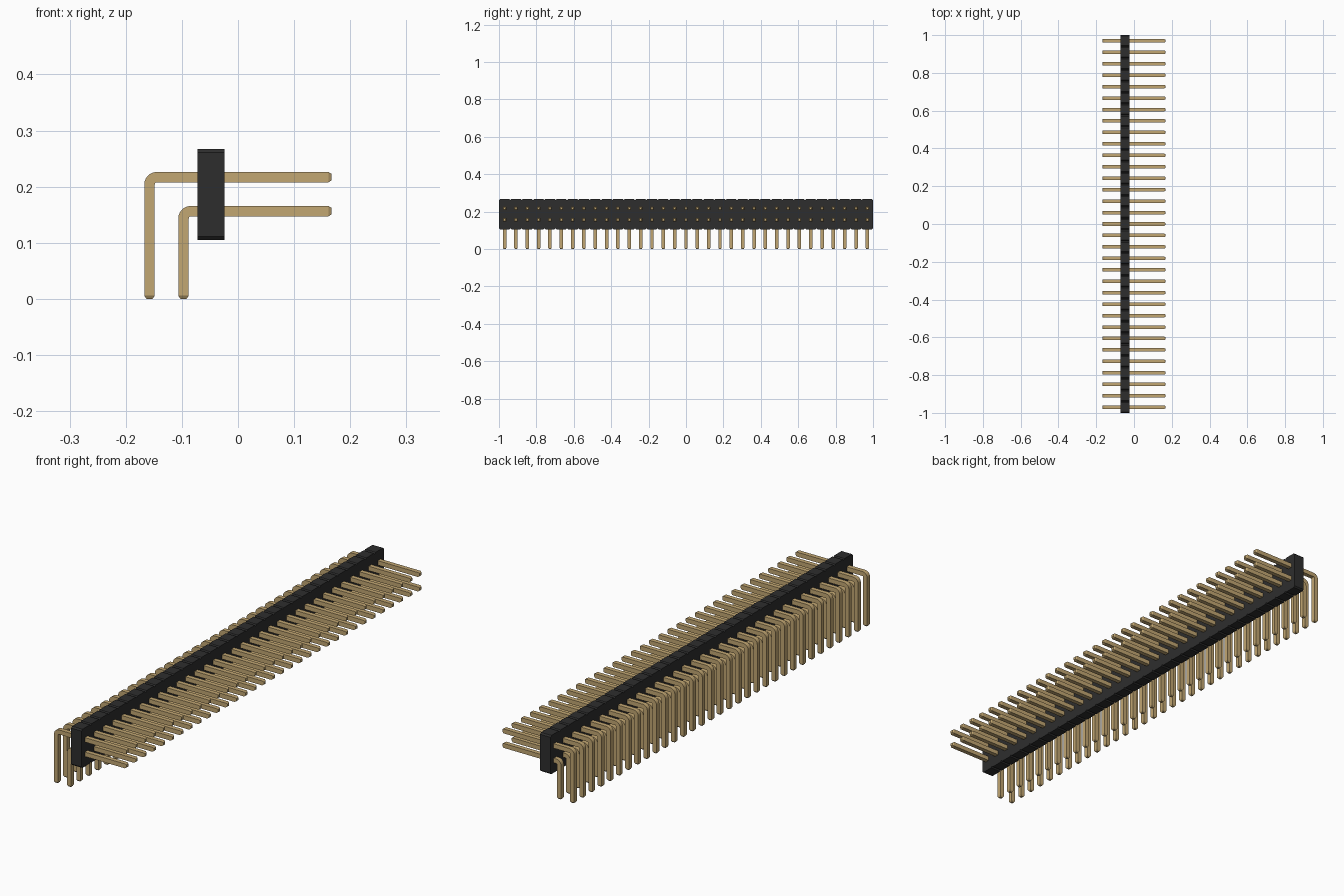
import bpy, bmesh, math
from mathutils import Vector

cube = bpy.data.objects.get("Cube")
if cube:
    bpy.data.objects.remove(cube, do_unlink=True)

COUNT = 33
PITCH = 2.0 / COUNT
HALF = 0.0093          # half the pin thickness
BEND = 0.013           # centreline bend radius
TIP = 0.006            # length of the tapered tips


def material(name, rgb):
    m = bpy.data.materials.new(name)
    m.use_nodes = True
    m.diffuse_color = (*rgb, 1)
    m.node_tree.nodes["Principled BSDF"].inputs["Base Color"].default_value = (*rgb, 1)
    return m


gold = material("pale gold", (0.54, 0.385, 0.17))
black = material("black plastic", (0.027, 0.027, 0.027))


def finish(bm, name, mat):
    bmesh.ops.recalc_face_normals(bm, faces=bm.faces)
    mesh = bpy.data.meshes.new(name)
    bm.to_mesh(mesh)
    bm.free()
    mesh.materials.append(mat)
    ob = bpy.data.objects.new(name, mesh)
    bpy.context.collection.objects.link(ob)
    return ob


# Housing: a strip with a chamfered notch between neighbouring pins
def housing(x0, x1, z0, z1, chamfer):
    bottom, top = [], []
    for i in range(COUNT):
        a = -1 + i * PITCH
        b = a + PITCH
        for side, z, d in ((bottom, z0, chamfer), (top, z1, -chamfer)):
            side += [(a, z + d), (a + chamfer, z), (b - chamfer, z)]
    bottom.append((1, z0 + chamfer))
    top.append((1, z1 - chamfer))
    bm = bmesh.new()
    face = bm.faces.new([bm.verts.new((x0, y, z)) for y, z in bottom + top[::-1]])
    ext = bmesh.ops.extrude_face_region(bm, geom=[face])
    moved = [g for g in ext["geom"] if isinstance(g, bmesh.types.BMVert)]
    bmesh.ops.translate(bm, verts=moved, vec=(x1 - x0, 0, 0))
    return finish(bm, "housing", black)


# Bent square pin: rings swept along an L path, repeated along the strip
def pin_row(name, x_tail, z_arm, x_end=0.167):
    cx, cz = x_tail + BEND, z_arm - BEND
    up, left = Vector((0, 0, 1)), Vector((-1, 0, 0))
    path = [(Vector((x_end, 0, z_arm)), up, 0.6),
            (Vector((x_end - TIP, 0, z_arm)), up, 1)]
    for i in range(7):
        t = math.pi / 2 * i / 6
        n = Vector((-math.sin(t), 0, math.cos(t)))
        path.append((Vector((cx, 0, cz)) + n * BEND, n, 1))
    path += [(Vector((x_tail, 0, TIP)), left, 1),
             (Vector((x_tail, 0, 0)), left, 0.6)]
    bm = bmesh.new()
    rings = []
    y0 = -1 + PITCH / 2
    for p, n, s in path:
        h = HALF * s
        rings.append([bm.verts.new(p + n * (h * a) + Vector((0, y0 + h * b, 0)))
                      for a, b in ((1, 1), (1, -1), (-1, -1), (-1, 1))])
    for r, q in zip(rings, rings[1:]):
        for k in range(4):
            bm.faces.new((r[k], r[(k + 1) % 4], q[(k + 1) % 4], q[k]))
    bm.faces.new(rings[0])
    bm.faces.new(rings[-1])
    ob = finish(bm, name, gold)
    bpy.ops.object.select_all(action='DESELECT')
    ob.select_set(True)
    bpy.context.view_layer.objects.active = ob
    bpy.ops.object.shade_smooth_by_angle(angle=math.radians(25))
    arr = ob.modifiers.new("repeat", 'ARRAY')
    arr.count = COUNT
    arr.use_relative_offset = False
    arr.use_constant_offset = True
    arr.constant_offset_displace = (0, PITCH, 0)


housing(-0.0725, -0.0245, 0.105, 0.267, 0.0058)
pin_row("upper_pins", -0.1577, 0.217)
pin_row("lower_pins", -0.1577 + PITCH, 0.217 - PITCH)
